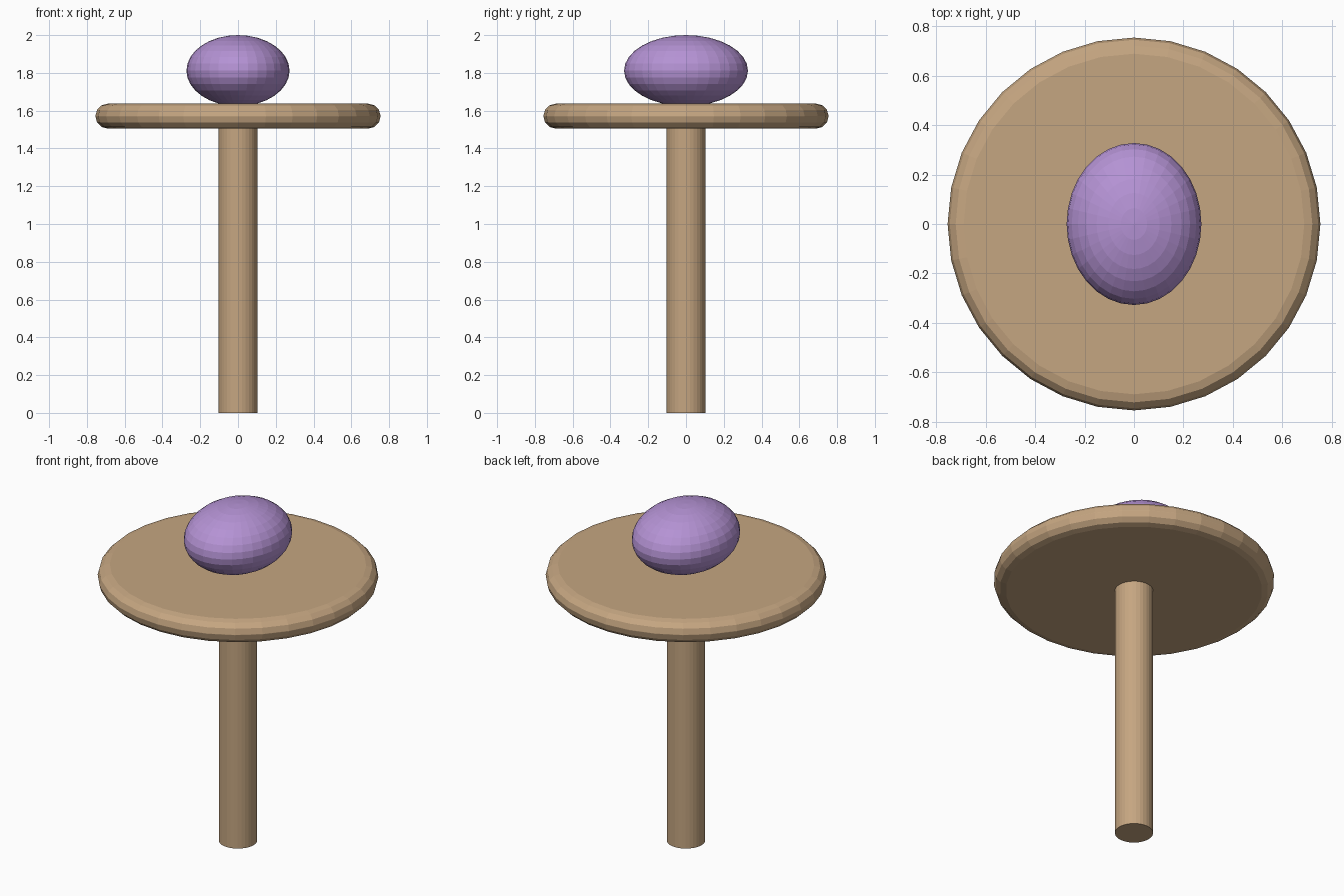
import bpy

if "Cube" in bpy.data.objects:
    bpy.data.objects.remove(bpy.data.objects["Cube"])

def material(name, color):
    m = bpy.data.materials.new(name)
    m.diffuse_color = color
    m.use_nodes = True
    m.node_tree.nodes["Principled BSDF"].inputs["Base Color"].default_value = m.diffuse_color
    return m

wood = material("wood", (0.56, 0.38, 0.22, 1))
purple = material("purple", (0.46, 0.29, 0.66, 1))

def finish(name, mat):
    ob = bpy.context.object
    ob.name = name
    ob.data.materials.append(mat)
    return ob

# Round post
bpy.ops.mesh.primitive_cylinder_add(vertices=32, radius=0.103, depth=1.54, location=(0, 0, 0.77))
finish("post", wood)

# Disc top with a fully rounded rim
bpy.ops.mesh.primitive_cylinder_add(vertices=32, radius=0.755, depth=0.132, location=(0, 0, 1.571))
disc = finish("disc_top", wood)
bevel = disc.modifiers.new("rounded_rim", 'BEVEL')
bevel.width = 0.065
bevel.segments = 3
bevel.limit_method = 'ANGLE'
bevel.angle_limit = 0.8

# Flattened ball, slightly sunk into the disc
bpy.ops.mesh.primitive_uv_sphere_add(segments=32, ring_count=16, radius=1, location=(0, 0, 1.812))
ball = finish("oval_ball", purple)
ball.scale = (0.273, 0.328, 0.188)
